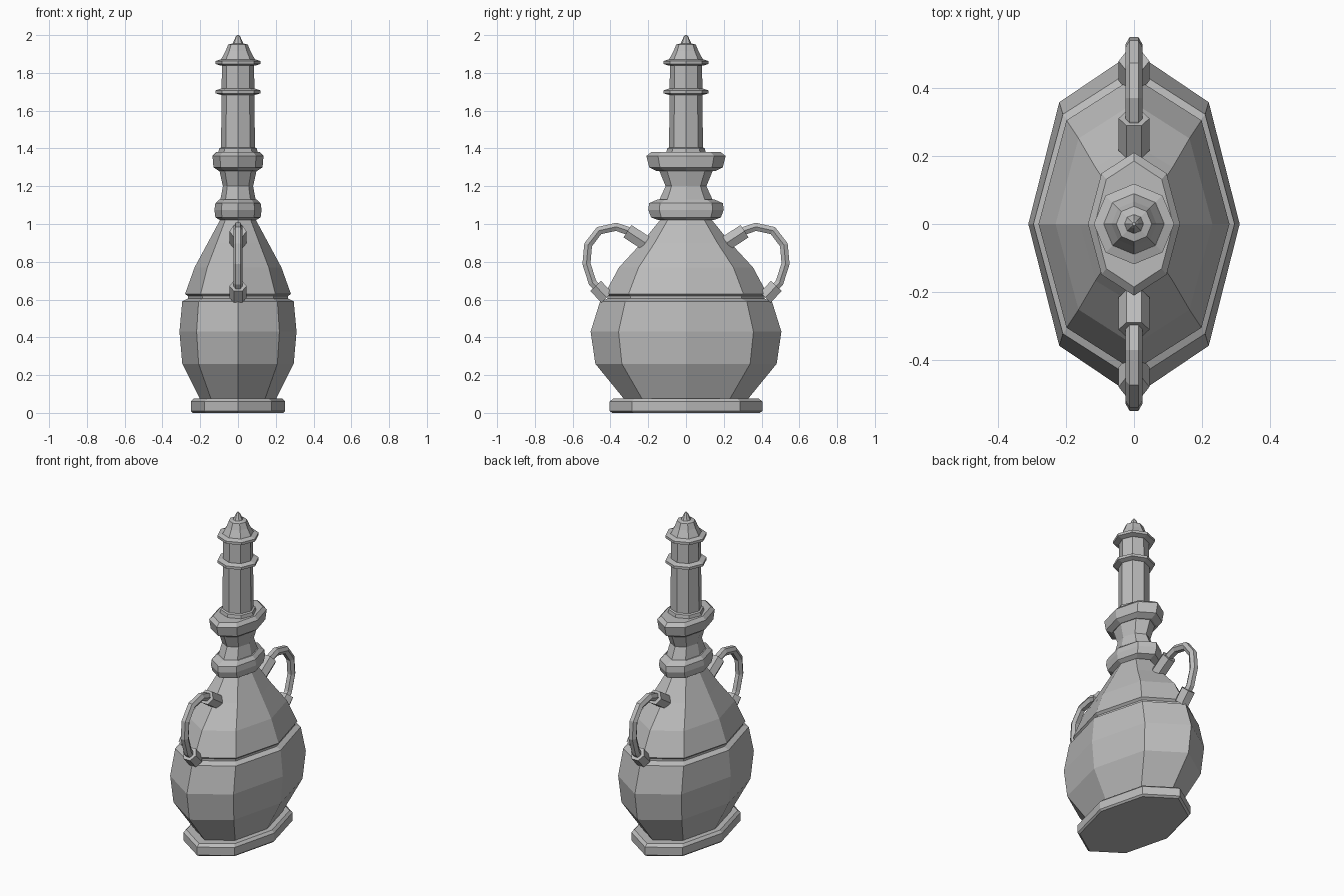
import bpy, bmesh, math
from mathutils import Vector

cube = bpy.data.objects.get("Cube")
if cube:
    bpy.data.objects.remove(cube, do_unlink=True)

grey = bpy.data.materials.new("plain grey")
grey.use_nodes = True
grey.diffuse_color = (0.5, 0.5, 0.5, 1)
grey.node_tree.nodes["Principled BSDF"].inputs["Base Color"].default_value = (0.5, 0.5, 0.5, 1)


def skin(name, rings):
    """Join rings of points into a closed flat-shaded shell."""
    bm = bmesh.new()
    loops = [[bm.verts.new(p) for p in ring] for ring in rings]
    n = len(loops[0])
    for a, b in zip(loops, loops[1:]):
        for i in range(n):
            j = (i + 1) % n
            bm.faces.new((a[i], a[j], b[j], b[i]))
    bm.faces.new(loops[0][::-1])
    bm.faces.new(loops[-1])
    bmesh.ops.recalc_face_normals(bm, faces=bm.faces)
    mesh = bpy.data.meshes.new(name)
    bm.to_mesh(mesh)
    bm.free()
    mesh.materials.append(grey)
    obj = bpy.data.objects.new(name, mesh)
    bpy.context.collection.objects.link(obj)


def turned(name, profile):
    """Oval eight-sided turning from (z, x radius, y radius)."""
    angles = [math.tau * i / 8 for i in range(8)]
    skin(name, [[(rx * math.cos(a), ry * math.sin(a), z) for a in angles]
                for z, rx, ry in profile])


def tube(name, path, radius, sides, side):
    """Tube along a (y, z) path in the plane x = 0, mirrored by side."""
    pts = [Vector((0, side * y, z)) for y, z in path]
    rings = []
    for i, p in enumerate(pts):
        before = (p - pts[i - 1]).normalized() if i else Vector()
        after = (pts[i + 1] - p).normalized() if i < len(pts) - 1 else Vector()
        u = Vector((1, 0, 0))
        v = (before + after).normalized().cross(u)
        rings.append([p + radius * (u * math.cos(math.tau * k / sides)
                                    + v * math.sin(math.tau * k / sides))
                      for k in range(sides)])
    skin(name, rings)


# Foot and bulb
turned("foot", [(0, .24, .39), (.01, .25, .405), (.06, .25, .405), (.075, .235, .385)])
turned("lower_body", [(.07, .2, .325), (.26, .295, .48), (.43, .31, .505),
                      (.59, .295, .455), (.605, .265, .415)])
turned("upper_body", [(.59, .265, .415), (.618, .265, .415), (.63, .28, .43),
                      (.77, .23, .355), (.9, .16, .235), (1.03, .09, .13)])

# Neck and its two collars
turned("lower_collar", [(1.02, .095, .145), (1.035, .12, .185), (1.075, .125, .2),
                        (1.11, .12, .195), (1.13, .1, .15)])
turned("neck", [(1.12, .095, .145), (1.2, .08, .108), (1.29, .1, .145)])
turned("upper_collar", [(1.28, .1, .155), (1.3, .13, .195), (1.36, .135, .21),
                        (1.38, .115, .185)])

# Stopper
turned("stopper_base_ring", [(1.375, .105, .105), (1.4, .1, .1), (1.405, .09, .09)])
turned("stopper_tube", [(1.38, .09, .09), (1.87, .085, .085)])
for label, z in (("middle", 1.7), ("top", 1.855)):
    turned(label + "_ring", [(z - .017, .09, .09), (z - .008, .118, .118),
                             (z + .008, .118, .118), (z + .017, .09, .09)])
turned("stopper_cap", [(1.86, .095, .095), (1.88, .085, .085), (1.915, .066, .066),
                       (1.95, .052, .052), (1.956, .028, .028), (1.99, .013, .013),
                       (2.0, .005, .005)])

# Handles with sockets, front and back
for label, side in (("front", -1), ("back", 1)):
    tube(label + "_handle", [(.27, .94), (.31, .965), (.37, .985), (.46, .965), (.518, .89),
                             (.527, .79), (.495, .69), (.44, .63)], .025, 6, side)
    tube(label + "_upper_socket", [(.215, .9), (.31, .962)], .045, 6, side)
    tube(label + "_lower_socket", [(.42, .61), (.478, .672)], .045, 6, side)
